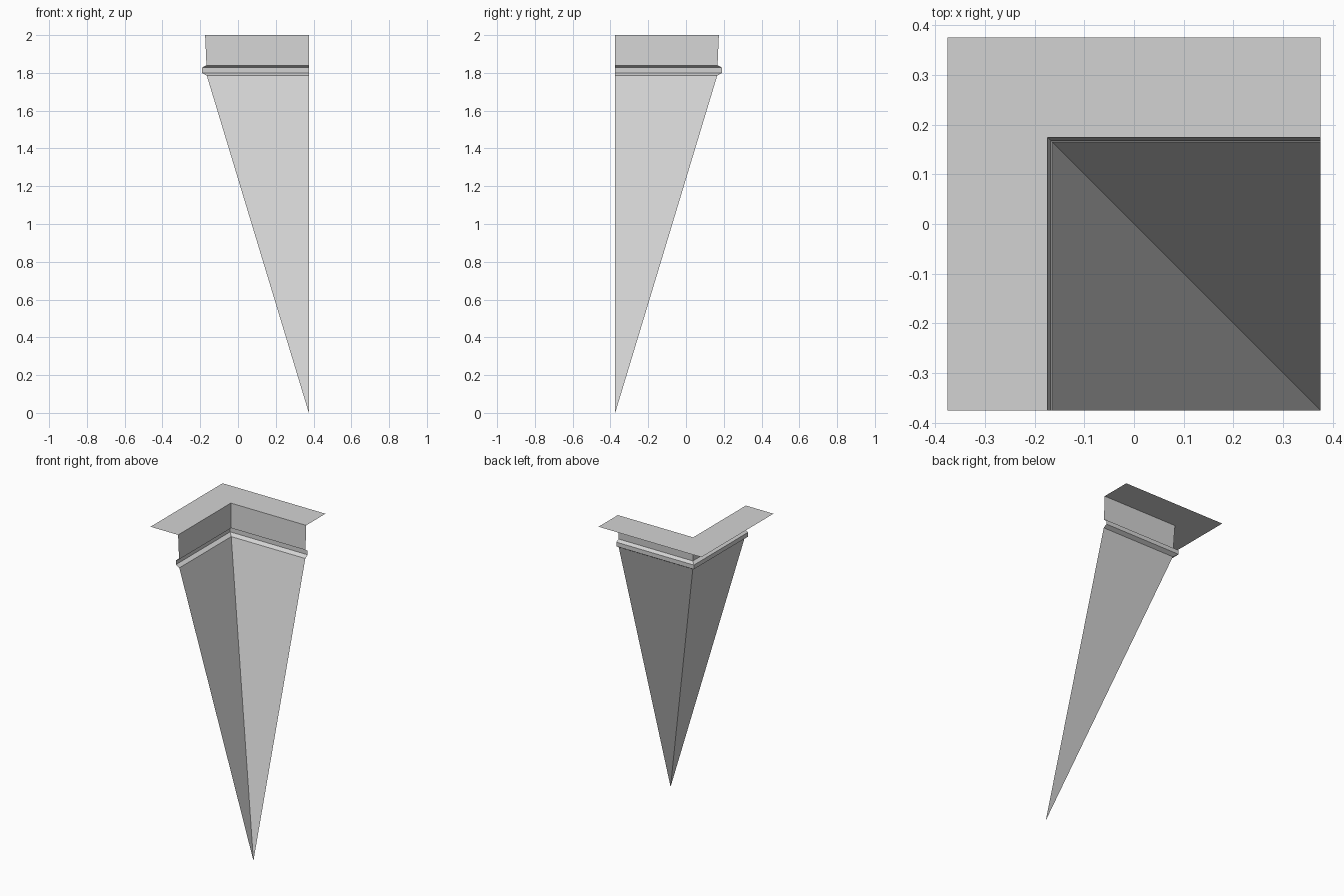
import bpy
import bmesh

HALF = 0.375  # half the footprint width

cube = bpy.data.objects.get("Cube")
if cube:
    bpy.data.objects.remove(cube, do_unlink=True)

# Single plain grey
grey = bpy.data.materials.new("plain_grey")
grey.use_nodes = True
colour = (0.65, 0.65, 0.65, 1)
grey.diffuse_color = colour
grey.node_tree.nodes["Principled BSDF"].inputs["Base Color"].default_value = colour


def corner_sweep(name, profile):
    """Sweep (offset, height) points around the back right corner as an open shell."""
    bm = bmesh.new()
    rows = []
    for d, z in profile:
        path = ((-d, -HALF), (-d, d), (HALF, d))
        if d == -HALF:  # all three path points meet at the tip
            rows.append([bm.verts.new((HALF, -HALF, z))] * 3)
        else:
            rows.append([bm.verts.new((x, y, z)) for x, y in path])
    for outer, inner in zip(rows, rows[1:]):
        for i in range(2):
            loop = (inner[i], inner[i + 1], outer[i + 1], outer[i])
            bm.faces.new(list(dict.fromkeys(loop)))
    mesh = bpy.data.meshes.new(name)
    bm.to_mesh(mesh)
    bm.free()
    mesh.materials.append(grey)
    obj = bpy.data.objects.new(name, mesh)
    bpy.context.collection.objects.link(obj)
    return obj


rim_edge = (0.174, 2.0)
neck = (0.167, 1.84)
throat = (0.165, 1.785)

# Flat sheet around the opening
corner_sweep("top_rim", [(HALF, 2.0), rim_edge])
# Slightly tapered upright band
corner_sweep("upper_wall", [rim_edge, neck])
# Bulging channel below the band
corner_sweep("collar", [neck, (0.19, 1.828), (0.19, 1.80), throat])
# Long walls running down to the tip
corner_sweep("tapered_spike", [throat, (-HALF, 0.0)])
